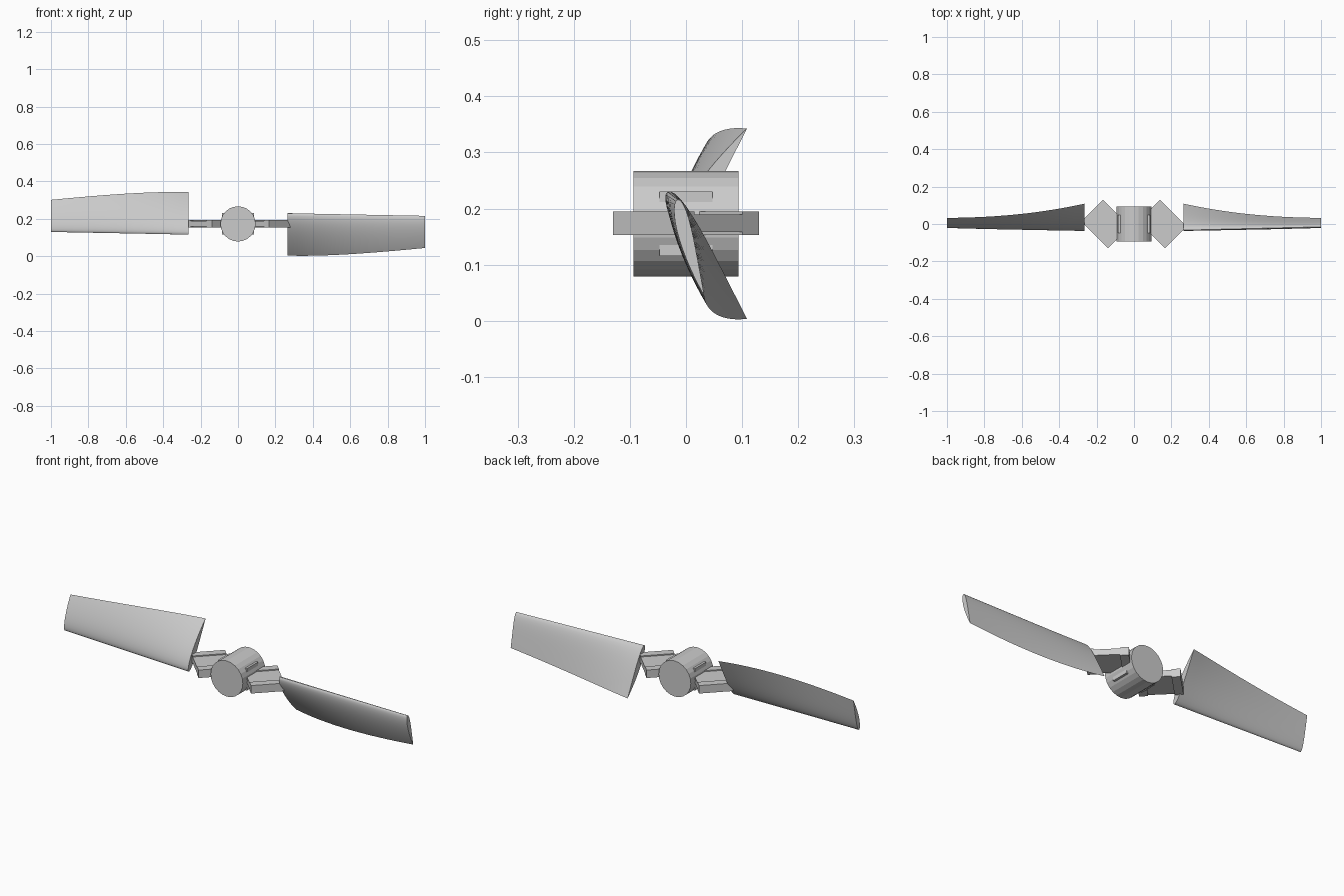
import bpy, bmesh, math
from mathutils import Matrix, Vector

cube = bpy.data.objects.get("Cube")
if cube:
    bpy.data.objects.remove(cube, do_unlink=True)

CENTRE = Vector((0, 0, 0.173))

grey = bpy.data.materials.new("light grey")
grey.use_nodes = True
grey.diffuse_color = (0.6, 0.6, 0.6, 1)
grey.node_tree.nodes["Principled BSDF"].inputs["Base Color"].default_value = (0.6, 0.6, 0.6, 1)


def finish(name, bm, smooth=False):
    bmesh.ops.recalc_face_normals(bm, faces=bm.faces)
    mesh = bpy.data.meshes.new(name)
    bm.to_mesh(mesh)
    bm.free()
    mesh.materials.append(grey)
    obj = bpy.data.objects.new(name, mesh)
    obj.location = CENTRE
    bpy.context.collection.objects.link(obj)
    if smooth:
        bpy.ops.object.select_all(action="DESELECT")
        obj.select_set(True)
        bpy.context.view_layer.objects.active = obj
        bpy.ops.object.shade_smooth_by_angle(angle=math.radians(35))
    return obj


def add_box(bm, centre, size, turn=Matrix.Identity(4)):
    bmesh.ops.create_cube(bm, size=1, matrix=turn @ Matrix.Translation(centre)
                          @ Matrix.Diagonal((*size, 1)))


def airfoil(n=16):
    """Closed wing section on a unit chord: front side, then rear side back to the nose."""
    def side(u, sign):
        thick = 0.725 * (0.2969 * math.sqrt(u) - 0.126 * u - 0.3516 * u**2
                         + 0.2843 * u**3 - 0.1036 * u**4)
        camber = 0.08 * u * (1 - u)
        return u, camber + sign * thick
    us = [(1 - math.cos(math.pi * i / n)) / 2 for i in range(n + 1)]
    return [side(u, 1) for u in us] + [side(u, -1) for u in us[-2:0:-1]]


def blade(name, spin):
    """Twisted, tapered blade lofted from root to tip."""
    bm = bmesh.new()
    rings, steps = [], 14
    for i in range(steps + 1):
        t = i / steps
        chord = 0.267 + (0.178 - 0.267) * t
        angle = math.radians(32 - 16.5 * (1 - (1 - t) ** 2))
        along = Vector((0, math.sin(angle), -math.cos(angle)))
        front = Vector((0, -math.cos(angle), -math.sin(angle)))
        nose = Vector((0.265 + 0.735 * t, -0.033 + 0.018 * t, 0.057 - 0.014 * t))
        rings.append([bm.verts.new(nose + chord * (along * u + front * v))
                      for u, v in airfoil()])
    for a, b in zip(rings, rings[1:]):
        for j in range(len(a)):
            k = (j + 1) % len(a)
            bm.faces.new((a[j], a[k], b[k], b[j]))
    bm.faces.new(rings[0])
    bm.faces.new(rings[-1])
    bm.transform(Matrix.Rotation(spin, 4, "Y"))
    finish(name, bm, smooth=True)


def arm(name, spin):
    """Channelled clamp turned 45 degrees: thin web with a thick bar at each end."""
    bm = bmesh.new()
    turn = (Matrix.Rotation(spin, 4, "Z") @ Matrix.Translation((0.153, 0, 0.001))
            @ Matrix.Rotation(-math.pi / 4, 4, "Z"))
    add_box(bm, (0, 0, 0), (0.13, 0.164, 0.031), turn)
    for s in (-1, 1):
        add_box(bm, (s * 0.081, 0, 0), (0.041, 0.164, 0.042), turn)
    finish(name, bm)


# Hub drum lying along the y axis
bm = bmesh.new()
bmesh.ops.create_cone(bm, cap_ends=True, segments=24, radius1=0.094, radius2=0.094,
                      depth=0.188, matrix=Matrix.Rotation(math.pi / 2, 4, "X"))
finish("hub", bm)

# Inner block whose corners show through the drum
bm = bmesh.new()
add_box(bm, (0, 0, 0), (0.17, 0.094, 0.115))
finish("hub_block", bm)

for side, spin in (("left", 0), ("right", math.pi)):
    arm(side + "_arm", spin)
    blade(side + "_blade", spin)
